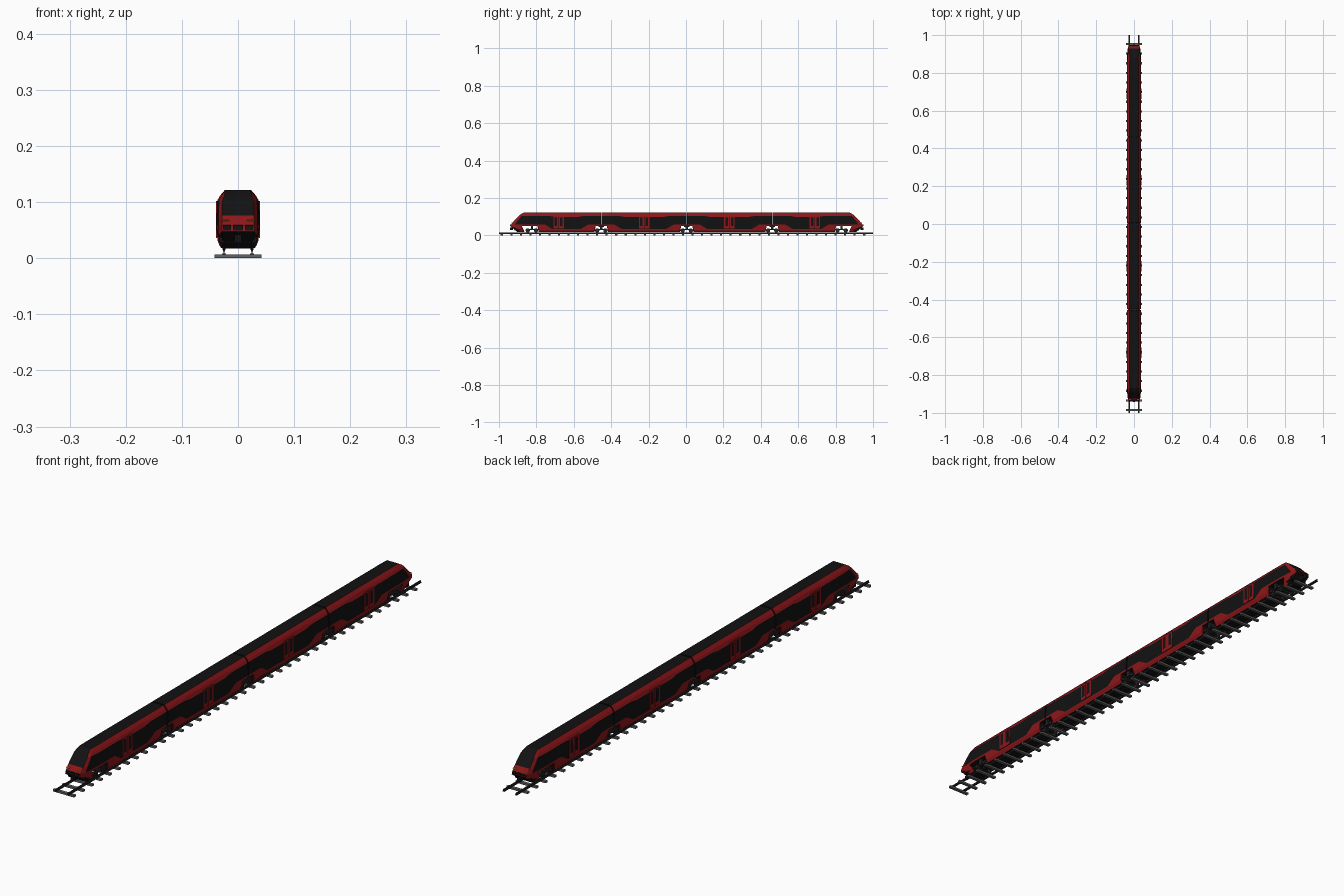
import bpy, bmesh, math
from mathutils import Vector

if "Cube" in bpy.data.objects:
    bpy.data.objects.remove(bpy.data.objects["Cube"])

OFF = 0.004                      # train centre along the track
BOGIES = [-0.828, -0.457, 0.0]   # mirrored for the rear half


def material(name, rgb):
    m = bpy.data.materials.new(name)
    m.diffuse_color = (*rgb, 1)
    m.use_nodes = True
    m.node_tree.nodes["Principled BSDF"].inputs["Base Color"].default_value = m.diffuse_color
    return m


BLACK = material("black_paint", (0.006, 0.006, 0.006))
RED = material("red_paint", (0.27, 0.008, 0.01))
STEEL = material("dark_steel", (0.02, 0.02, 0.02))
SLEEPER = material("sleeper_grey", (0.12, 0.12, 0.12))
AMBER = material("amber_light", (0.7, 0.25, 0.02))


def finish(name, bm, mats):
    bmesh.ops.recalc_face_normals(bm, faces=bm.faces)
    me = bpy.data.meshes.new(name)
    bm.to_mesh(me)
    bm.free()
    for m in mats:
        me.materials.append(m)
    ob = bpy.data.objects.new(name, me)
    bpy.context.collection.objects.link(ob)
    return ob


def boxes(name, items, mat):
    """One object from (centre, size) boxes."""
    bm = bmesh.new()
    for c, s in items:
        for v in bmesh.ops.create_cube(bm, size=1)["verts"]:
            v.co = Vector(c) + Vector([v.co[i] * s[i] for i in range(3)])
    return finish(name, bm, [mat])


def rear_copy(ob, name):
    c = ob.copy()
    c.name = name
    c.rotation_euler.z = math.pi
    bpy.context.collection.objects.link(c)
    c.location.y = OFF
    ob.location.y = OFF


def ramp(x, pts):
    """Piecewise linear curve."""
    if x <= pts[0][0]:
        return pts[0][1]
    for (a, p), (b, q) in zip(pts, pts[1:]):
        if x <= b:
            return p + (q - p) * (x - a) / (b - a)
    return pts[-1][1]


NOSE = [(0.018, -0.905), (0.03, -0.928), (0.048, -0.943), (0.058, -0.940),
        (0.076, -0.925), (0.11, -0.892), (0.122, -0.872)]


def section(y):
    """Half cross-section of the body at station y, from floor to roof."""
    d = min(abs(y - b) for b in BOGIES)
    floor = ramp(d, [(0.030, 0.050), (0.036, 0.018)])
    skirt = max(floor + 0.002, ramp(y, [(-0.9, 0.048), (-0.86, 0.030)]))
    low = ramp(d, [(0.07, 0.058), (0.11, 0.034)])
    high = ramp(d, [(0.10, 0.103), (0.13, 0.098)])
    side = [(0.018, 0.030), (0.03, 0.036), (0.045, 0.038), (0.098, 0.038), (0.103, 0.0368)]
    pts = [(ramp(z, side), z) for z in (floor, skirt, low, 0.076, high)]
    pts += [(0.0325, 0.111), (0.023, 0.122)]
    s = min(1, max(0, (-0.80 - y) / 0.10))
    out = []
    for x, z in pts:
        tip = 0.95 if z > 0.12 else 0.76
        w = ramp(y, [(-0.9, tip), (-0.885, (tip + 1.9) / 2.9), (-0.84, 1)])
        out.append((x * w, y + s * (ramp(z, NOSE) + 0.90), z))
    return out


def car(name, y0, y1, nose):
    ys = {y0, y1}
    for b in BOGIES:
        for d in (0.030, 0.036, 0.07, 0.10, 0.11, 0.13):
            ys |= {round(b + d, 4), round(b - d, 4)}
    if nose:
        ys |= {-0.885, -0.87, -0.84, -0.80}
    ys = sorted(y for y in ys if y0 <= y <= y1)
    bm = bmesh.new()
    rings = []
    for y in ys:
        p = section(y)
        ring = p + [(-x, yy, z) for x, yy, z in reversed(p)]
        rings.append([bm.verts.new(v) for v in ring])
    side = [1, 1, 0, 0, 1, 1]
    for k, (a, b) in enumerate(zip(rings, rings[1:])):
        strip = [0, 1, 1, 1, 1, 1] if nose and ys[k] < -0.886 else side
        cols = strip + [0] + strip[::-1] + [0]
        for i in range(14):
            j = (i + 1) % 14
            bm.faces.new((a[i], a[j], b[j], b[i])).material_index = cols[i]
    # end walls; the nose has a red band under the windscreen
    for ring, cols in ((rings[0], [0, 1, 1, 0, 0, 0] if nose else [0] * 6), (rings[-1], [0] * 6)):
        for i in range(6):
            f = bm.faces.new((ring[i], ring[i + 1], ring[12 - i], ring[13 - i]))
            f.material_index = cols[i]
    return finish(name, bm, [BLACK, RED])


# Car bodies
rear_copy(car("front_end_car", -0.90, -0.4595, True), "rear_end_car")
rear_copy(car("front_middle_car", -0.4545, -0.0025, False), "rear_middle_car")

# Doors: two framed leaves per side with tall windows
frames, panes = [], []
for yc in (-0.685, -0.228):
    for sx in (-1, 1):
        for sy in (-1, 1):
            c = yc + sy * 0.0145
            frames.append(((sx * 0.038, c, 0.069), (0.002, 0.027, 0.066)))
            panes.append(((sx * 0.0385, c, 0.073), (0.0018, 0.014, 0.046)))
rear_copy(boxes("front_doors", frames, RED), "rear_doors")
rear_copy(boxes("front_door_windows", panes, BLACK), "rear_door_windows")

# Nose fittings: lamps, light clusters, bumper, coupler, track guard
lamps, clusters = [], []
for sx in (-1, 1):
    lamps.append(((sx * 0.023, -0.932, 0.067), (0.014, 0.008, 0.002)))
    clusters.append(((sx * 0.0195, -0.938, 0.054), (0.014, 0.012, 0.010)))
clusters.append(((0, -0.938, 0.054), (0.018, 0.012, 0.010)))
rear_copy(boxes("front_lamps", lamps, AMBER), "rear_lamps")
rear_copy(boxes("front_light_clusters", clusters, BLACK), "rear_light_clusters")
rear_copy(boxes("front_bumper", [((0, -0.905, 0.035), (0.066, 0.03, 0.016)),
                                 ((0, -0.938, 0.036), (0.012, 0.016, 0.012)),
                                 ((0, -0.897, 0.022), (0.054, 0.012, 0.010))], BLACK), "rear_bumper")

# Articulation blocks between cars
boxes("car_joints", [((0, y + OFF, 0.052), (0.03, 0.03, 0.012)) for y in (-0.457, 0, 0.457)], STEEL)


def bogie(name, y):
    bm = bmesh.new()

    def cyl(x, yy, r, depth, seg):
        vs = bmesh.ops.create_cone(bm, cap_ends=True, segments=seg, radius1=r,
                                   radius2=r, depth=depth)["verts"]
        for v in vs:
            v.co = Vector((v.co.z + x, v.co.y + yy, v.co.x + 0.0265))

    def box(c, s):
        for v in bmesh.ops.create_cube(bm, size=1)["verts"]:
            v.co = Vector(c) + Vector([v.co[i] * s[i] for i in range(3)])

    for yy in (-0.022, 0.022):
        cyl(0, yy, 0.003, 0.062, 10)                       # axle
        for sx in (-1, 1):
            cyl(sx * 0.025, yy, 0.0115, 0.005, 20)         # wheel
            box((sx * 0.031, yy, 0.0275), (0.005, 0.011, 0.010))
    for sx in (-1, 1):
        box((sx * 0.031, 0, 0.032), (0.004, 0.062, 0.005))  # side beam
        box((sx * 0.029, 0, 0.040), (0.008, 0.012, 0.022))  # spring
    box((0, 0, 0.033), (0.06, 0.014, 0.010))               # bolster
    ob = finish(name, bm, [STEEL])
    ob.location.y = y + OFF


for n, y in enumerate((-0.828, -0.457, 0, 0.457, 0.828)):
    bogie(f"bogie_{n + 1}", y)

# Track: rails with foot, web and head, on sleepers
rails = []
for sx in (-1, 1):
    for z, w, h in ((0.0078, 0.007, 0.0016), (0.0105, 0.002, 0.004), (0.0135, 0.004, 0.003)):
        rails.append(((sx * 0.025, 0, z), (w, 2.0, h)))
boxes("rails", rails, STEEL)
boxes("sleepers", [((0, -0.985 + 0.051 * i, 0.0035), (0.084, 0.011, 0.007)) for i in range(39)], SLEEPER)
